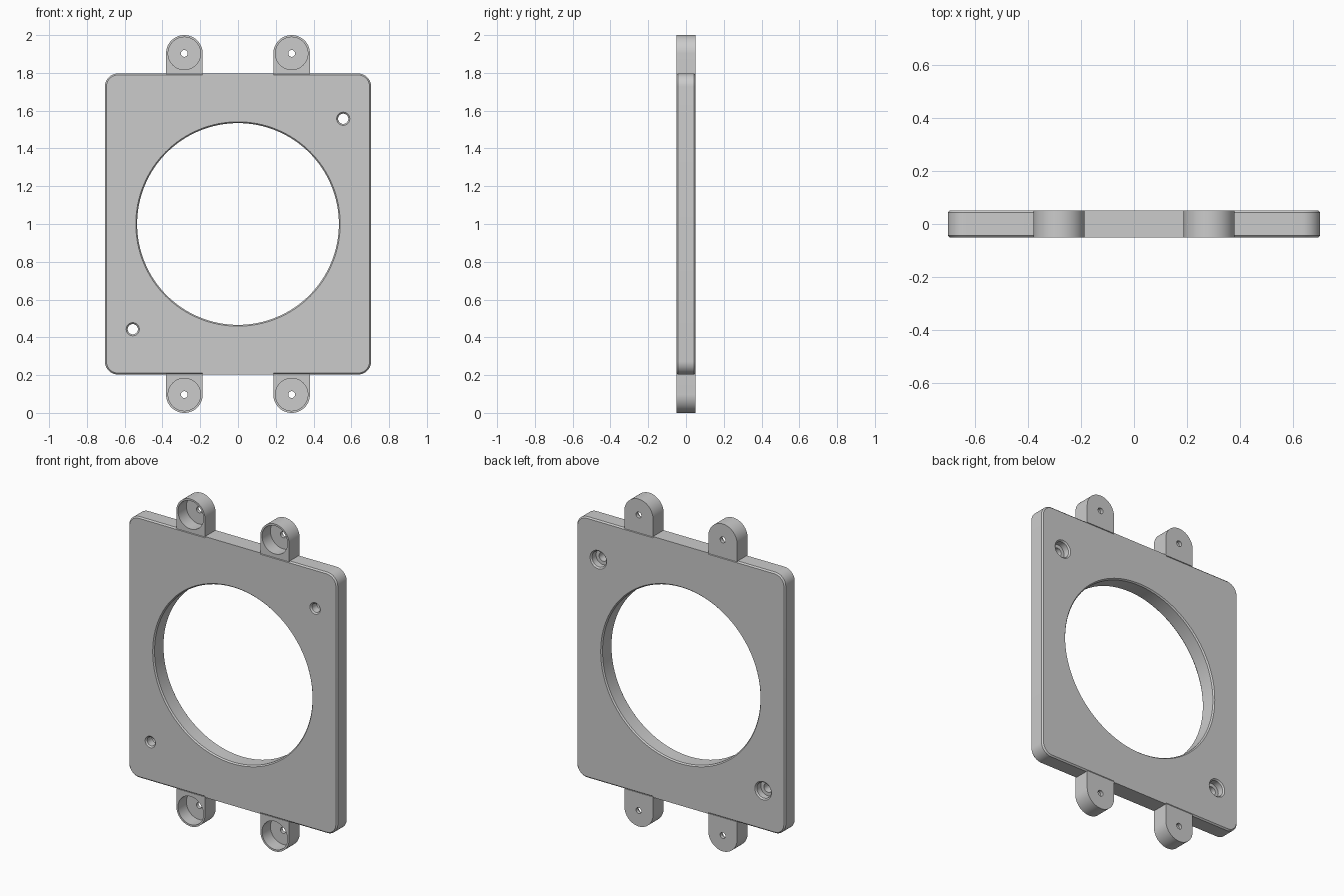
import bpy, bmesh, math
from mathutils import Vector

if "Cube" in bpy.data.objects:
    bpy.data.objects.remove(bpy.data.objects["Cube"])

H = 0.051    # half thickness
C = 0.008    # edge chamfer


def loft(name, rings):
    """Closed solid through equal-length rings of points."""
    bm = bmesh.new()
    rows = [[bm.verts.new(p) for p in ring] for ring in rings]
    n = len(rows[0])
    for a, b in zip(rows, rows[1:]):
        for i in range(n):
            j = (i + 1) % n
            bm.faces.new((a[i], a[j], b[j], b[i]))
    bm.faces.new(rows[0])
    bm.faces.new(rows[-1])
    bmesh.ops.recalc_face_normals(bm, faces=bm.faces)
    mesh = bpy.data.meshes.new(name)
    bm.to_mesh(mesh)
    bm.free()
    ob = bpy.data.objects.new(name, mesh)
    bpy.context.collection.objects.link(ob)
    return ob


def lathe(name, x, z, profile, n):
    """Solid of revolution along y from (y, radius) pairs."""
    return loft(name, [[(x + r * math.cos(2 * math.pi * i / n), y,
                         z + r * math.sin(2 * math.pi * i / n)) for i in range(n)]
                       for y, r in profile])


def rounded_rect(hw, hh, r, y, n=10):
    pts = []
    for k, (sx, sz) in enumerate([(1, 1), (-1, 1), (-1, -1), (1, -1)]):
        for i in range(n + 1):
            a = math.pi / 2 * (k + i / n)
            pts.append((sx * (hw - r) + r * math.cos(a), y,
                        1 + sz * (hh - r) + r * math.sin(a)))
    return pts


def combine(target, other, operation):
    mod = target.modifiers.new(operation, 'BOOLEAN')
    mod.operation = operation
    mod.solver = 'EXACT'
    mod.object = other
    bpy.context.view_layer.objects.active = target
    bpy.ops.object.modifier_apply(modifier=mod.name)
    bpy.data.objects.remove(other, do_unlink=True)


# Chamfered plate with rounded corners
W, T, R = 0.705, 0.797, 0.07
plate = loft("mounting_plate", [
    rounded_rect(W - C, T - C, R - C, -H), rounded_rect(W, T, R, -H + C),
    rounded_rect(W, T, R, H - C), rounded_rect(W - C, T - C, R - C, H)])

for s in (1, -1):
    # Square-edged strip between the tabs
    z0, z1 = 1 + s * 0.76, 1 + s * T
    strip = loft("edge_strip", [[(-0.187, y, z0), (0.187, y, z0), (0.187, y, z1), (-0.187, y, z1)]
                                for y in (-H, H)])
    combine(plate, strip, 'UNION')

    # Round-ended tabs with front pocket and pin hole
    for x in (-0.284, 0.284):
        zc, r, n = 1 + s * 0.903, 0.097, 32
        base = 1 + s * (T - 0.003)
        outline = [(x + r, base)] + [(x + r * math.cos(math.pi * i / n),
                                      zc + s * r * math.sin(math.pi * i / n))
                                     for i in range(n + 1)] + [(x - r, base)]
        tab = loft("tab", [[(px, y, pz) for px, pz in outline] for y in (-H, H)])
        combine(plate, tab, 'UNION')
        pocket = lathe("pocket", x, zc, [(-0.1, 0.086), (0.03, 0.086),
                                         (0.03, 0.018), (0.1, 0.018)], 48)
        combine(plate, pocket, 'DIFFERENCE')

    # Stepped screw hole, wider at the back
    screw = lathe("screw_hole", s * 0.557, 1 + s * 0.557, [
        (-0.1, 0.035), (-H, 0.035), (-H + C, 0.027), (0.005, 0.027),
        (0.005, 0.048), (H - C, 0.048), (H, 0.056), (0.1, 0.056)], 32)
    combine(plate, screw, 'DIFFERENCE')

# Large central opening with chamfered rims
opening = lathe("opening", 0, 1, [(-0.1, 0.541), (-H, 0.541), (-H + C, 0.534),
                                  (H - C, 0.534), (H, 0.541), (0.1, 0.541)], 128)
combine(plate, opening, 'DIFFERENCE')

plate.select_set(True)
bpy.context.view_layer.objects.active = plate
bpy.ops.object.shade_smooth_by_angle(angle=math.radians(30))
